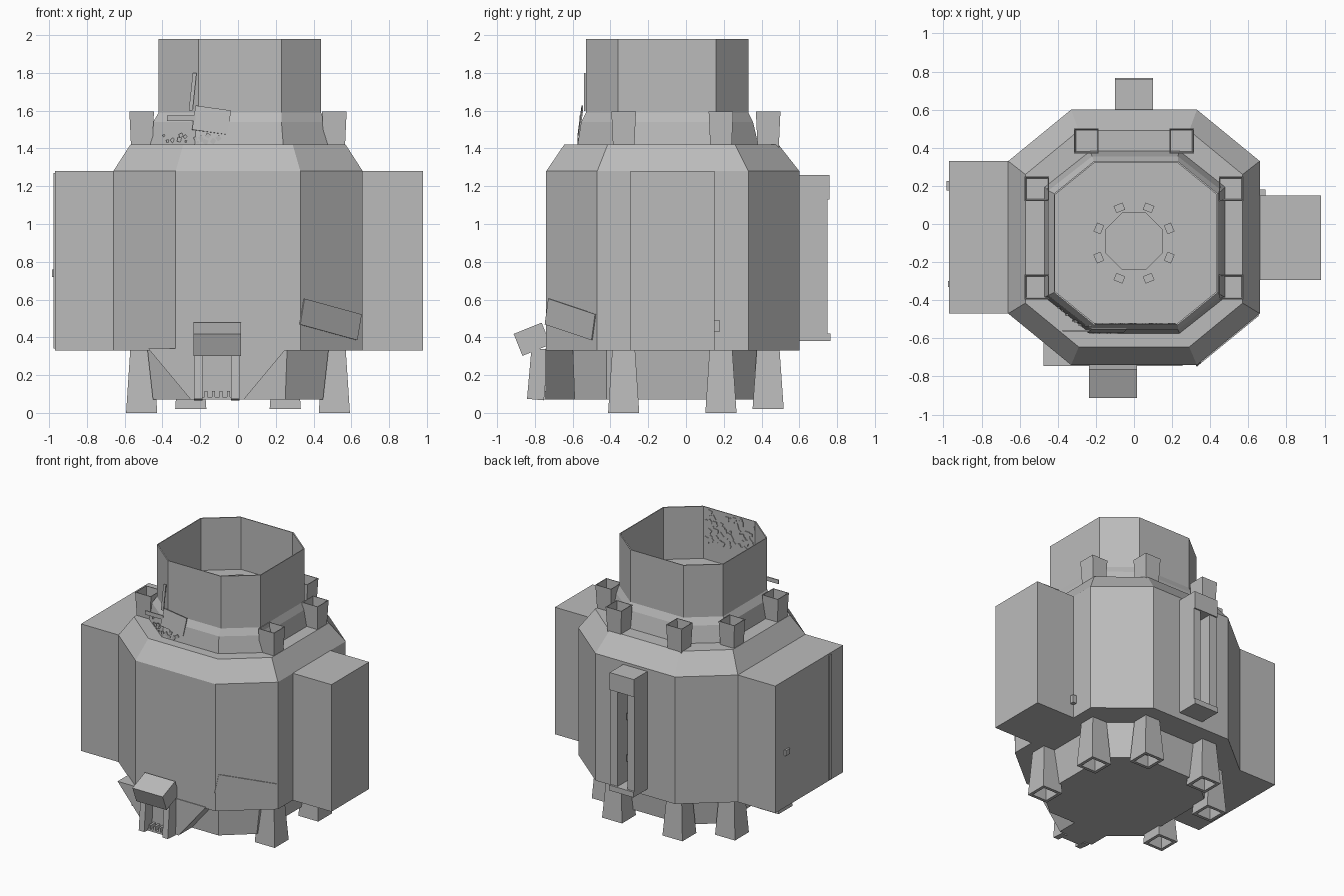
import bpy, bmesh, math, random
from mathutils import Matrix, Vector

random.seed(4)
if "Cube" in bpy.data.objects:
    bpy.data.objects.remove(bpy.data.objects["Cube"], do_unlink=True)

grey = bpy.data.materials.new("plain grey")
grey.use_nodes = True
colour = (0.5, 0.5, 0.5, 1)
grey.diffuse_color = colour
grey.node_tree.nodes["Principled BSDF"].inputs["Base Color"].default_value = colour


def finish(name, bm):
    bmesh.ops.recalc_face_normals(bm, faces=bm.faces)
    mesh = bpy.data.meshes.new(name)
    bm.to_mesh(mesh)
    bm.free()
    mesh.materials.append(grey)
    obj = bpy.data.objects.new(name, mesh)
    bpy.context.collection.objects.link(obj)
    return obj


def octagon(x0, x1, y0, y1, cx, cy, z):
    """Chamfered rectangle with corner cuts cx and cy."""
    return [(x0 + cx, y0, z), (x1 - cx, y0, z), (x1, y0 + cy, z), (x1, y1 - cy, z),
            (x1 - cx, y1, z), (x0 + cx, y1, z), (x0, y1 - cy, z), (x0, y0 + cy, z)]


def rect(x, y, w, d, z):
    return [(x - w/2, y - d/2, z), (x + w/2, y - d/2, z), (x + w/2, y + d/2, z), (x - w/2, y + d/2, z)]


def loft(name, loops, bottom=True, top=True):
    """Join matching loops with side faces and optional end caps."""
    bm = bmesh.new()
    rings = [[bm.verts.new(p) for p in loop] for loop in loops]
    n = len(rings[0])
    for a, b in zip(rings, rings[1:]):
        for i in range(n):
            j = (i + 1) % n
            bm.faces.new((a[i], a[j], b[j], b[i]))
    if bottom:
        bm.faces.new(rings[0][::-1])
    if top:
        bm.faces.new(rings[-1])
    return finish(name, bm)


def box(name, x0, x1, y0, y1, z0, z1):
    x, y, w, d = (x0 + x1)/2, (y0 + y1)/2, x1 - x0, y1 - y0
    return loft(name, [rect(x, y, w, d, z0), rect(x, y, w, d, z1)])


def tilted(name, centre, size, rx=0, ry=0, rz=0):
    bm = bmesh.new()
    turn = (Matrix.Rotation(rz, 4, 'Z') @ Matrix.Rotation(ry, 4, 'Y') @ Matrix.Rotation(rx, 4, 'X'))
    bmesh.ops.create_cube(bm, size=1, matrix=Matrix.Translation(centre) @ turn @ Matrix.Diagonal((*size, 1)))
    return finish(name, bm)


# Main body with sloped shoulder
loft("body", [octagon(-0.66, 0.66, -0.74, 0.60, 0.33, 0.27, 0.33),
              octagon(-0.66, 0.66, -0.74, 0.60, 0.33, 0.27, 1.28),
              octagon(-0.57, 0.57, -0.645, 0.49, 0.28, 0.23, 1.42)])

# Base drum and front buttress
loft("base", [octagon(-0.45, 0.45, -0.59, 0.38, 0.2, 0.17, 0.07),
              octagon(-0.48, 0.48, -0.60, 0.40, 0.22, 0.18, 0.34)])
loft("front_buttress", [rect(-0.11, -0.645, 0.28, 0.2, 0.07),
                        rect(-0.11, -0.645, 0.73, 0.2, 0.34)])

# Collar, then the open neck with a thin wall
loft("collar", [octagon(-0.47, 0.48, -0.575, 0.385, 0.24, 0.19, 1.41),
                octagon(-0.45, 0.46, -0.555, 0.355, 0.23, 0.18, 1.54),
                octagon(-0.42, 0.44, -0.53, 0.33, 0.21, 0.17, 1.59)])
loft("neck", [octagon(-0.42, 0.44, -0.53, 0.33, 0.21, 0.17, 1.58),
              octagon(-0.42, 0.44, -0.53, 0.33, 0.21, 0.17, 1.98),
              octagon(-0.414, 0.434, -0.524, 0.324, 0.21, 0.17, 1.98),
              octagon(-0.414, 0.434, -0.524, 0.324, 0.21, 0.17, 1.585)], top=False)

# Floor plates and studs inside the neck
for name, r, z in (("floor_plate", 0.345, 1.595), ("hub_ring", 0.15, 1.605), ("hub_cap", 0.13, 1.612)):
    c = r * 0.58
    loops = [octagon(-r, r, -0.09 - r, -0.09 + r, c, c, h) for h in (1.585, z)]
    loft(name, loops)
for i in range(8):
    a = math.radians(22.5 + 45 * i)
    tilted("floor_stud", (0.2 * math.cos(a), -0.1 + 0.2 * math.sin(a), 1.605), (0.04, 0.05, 0.03), rz=a)

# Chunky side housings
box("right_housing", -0.97, -0.65, -0.47, 0.33, 0.33, 1.28)
box("left_housing", 0.65, 0.98, -0.295, 0.15, 0.33, 1.28)
box("right_housing_strip", -0.977, -0.96, -0.33, -0.30, 0.34, 1.27)
tilted("right_housing_handle", (-0.975, 0.2, 0.74), (0.02, 0.05, 0.04))
box("left_housing_latch", 0.65, 0.69, 0.14, 0.18, 0.43, 0.49)

# Flared hollow feet and matching hollow vents on the shoulder
spots = [(s * x, y) for s in (-1, 1) for x, y in ((0.51, -0.33), (0.51, 0.185), (0.25, 0.435))]
for x, y in spots:
    back = y > 0.4
    foot = 0.02 if back else 0.0
    loft("foot", [rect(x, y, 0.10, 0.10, 0.10), rect(x, y, 0.12, 0.12, foot),
                  rect(x, y, 0.165, 0.165, foot), rect(x, y, 0.12, 0.12, 0.34)])
    loft("vent", [rect(x, y, 0.11, 0.11, 1.38), rect(x, y, 0.13, 0.13, 1.595),
                  rect(x, y, 0.12, 0.12, 1.595), rect(x, y, 0.11, 0.11, 1.42)])

# Rear channel: cap, tray, two side rails and small fittings
box("rear_cap", -0.1, 0.1, 0.58, 0.76, 1.13, 1.26)
box("rear_tray", -0.1, 0.1, 0.58, 0.765, 0.38, 0.42)
for s in (-1, 1):
    box("rear_rail", s * 0.07 - 0.03, s * 0.07 + 0.03, 0.58, 0.75, 0.42, 1.13)
box("rear_rod", -0.012, 0.012, 0.62, 0.645, 0.42, 1.13)
for z in (0.6, 0.91):
    box("rear_clamp", -0.03, 0.03, 0.59, 0.66, z - 0.025, z + 0.025)

# Front spout: tilted hood on two posts with a grate
tilted("spout_hood", (-0.11, -0.815, 0.39), (0.25, 0.16, 0.125), rx=math.radians(22))
for x in (-0.21, -0.015):
    tilted("spout_post", (x, -0.785, 0.205), (0.045, 0.09, 0.27), rx=math.radians(-5))
box("spout_grate", -0.19, -0.035, -0.8, -0.74, 0.07, 0.085)
for i in range(4):
    x = -0.17 + i * 0.04
    box("grate_bar", x - 0.008, x + 0.008, -0.8, -0.74, 0.085, 0.115)

# Loose patches on the body and neck
slope = math.atan2(0.27, 0.33)
tilted("body_patch", (0.49, -0.612, 0.495), (0.40, 0.008, 0.14), ry=math.radians(12), rz=slope)
tilted("neck_patch", (-0.14, -0.558, 1.55), (0.19, 0.008, 0.13), rx=math.radians(-8), ry=math.radians(8))
tilted("neck_strip", (-0.24, -0.535, 1.7), (0.02, 0.008, 0.2), ry=math.radians(6))
tilted("collar_strip", (-0.3, -0.56, 1.56), (0.15, 0.008, 0.03))

# Flakes scattered over the inner front wall and the collar
for i in range(70):
    x, z, s = random.uniform(-0.19, 0.21), random.uniform(1.72, 1.96), random.uniform(0.015, 0.04)
    tilted("wall_flake", (x, -0.522, z), (s, 0.006, s), ry=random.uniform(0, 3))
for i in range(16):
    x, s = random.uniform(-0.4, -0.1), random.uniform(0.01, 0.025)
    y = -0.57 + max(0, -0.23 - x) * 0.8
    tilted("collar_flake", (x, y, random.uniform(1.43, 1.47)), (s, 0.008, s), ry=random.uniform(0, 3))
